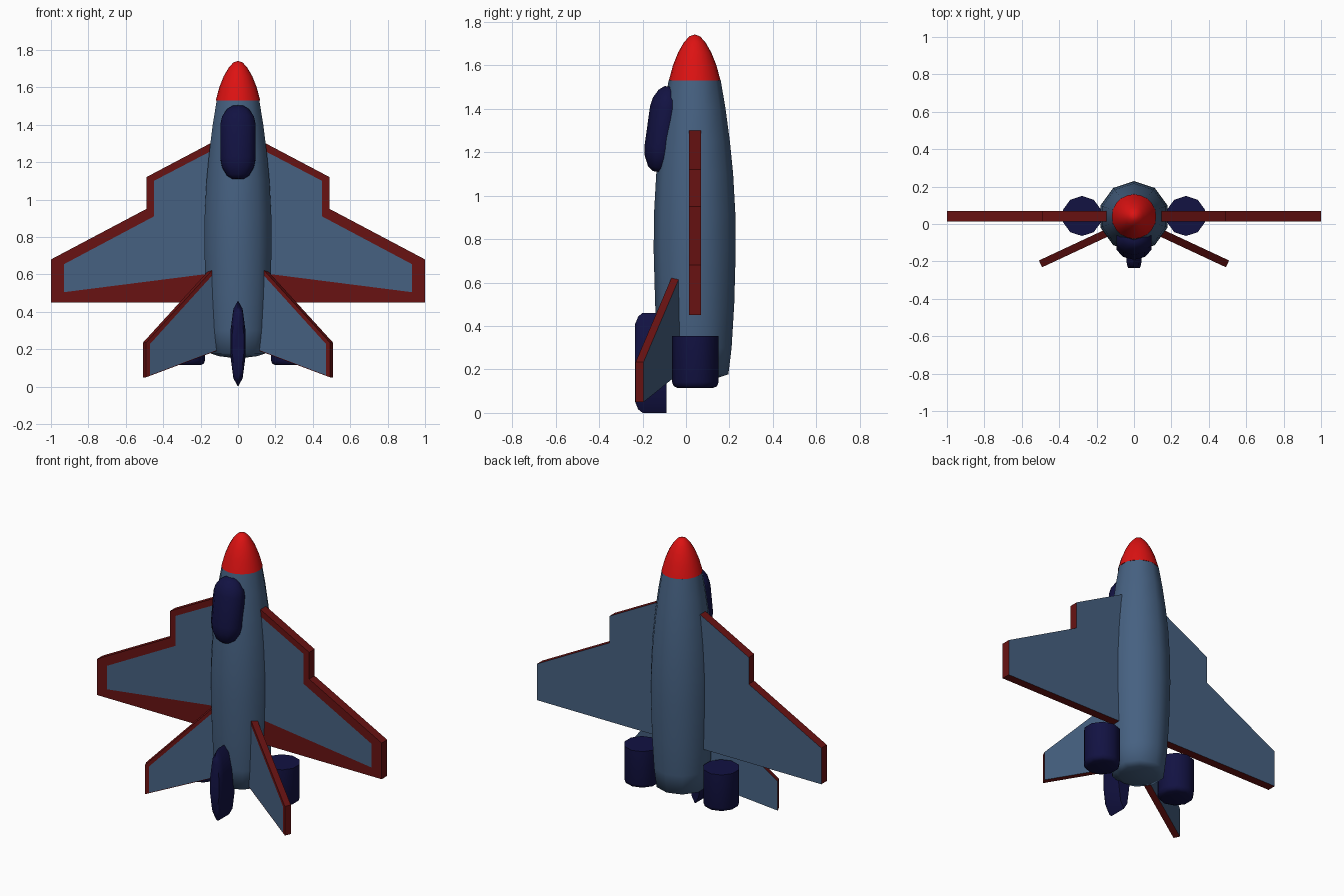
import bpy, bmesh, math
from mathutils import Matrix, Vector

cube = bpy.data.objects.get("Cube")
if cube:
    bpy.data.objects.remove(cube)


def material(name, rgb):
    m = bpy.data.materials.new(name)
    m.use_nodes = True
    m.diffuse_color = (*rgb, 1)
    m.node_tree.nodes["Principled BSDF"].inputs["Base Color"].default_value = (*rgb, 1)
    return m


BLUE = material("steel blue", (0.061, 0.119, 0.22))
DARK_RED = material("dark red", (0.14, 0.006, 0.006))
NAVY = material("navy", (0.006, 0.006, 0.055))
RED = material("bright red", (0.72, 0.006, 0.006))


def finish(name, bm, mats, smooth=None, mirror=False):
    bmesh.ops.remove_doubles(bm, verts=bm.verts, dist=0.0001)
    bmesh.ops.recalc_face_normals(bm, faces=bm.faces)
    mesh = bpy.data.meshes.new(name)
    bm.to_mesh(mesh)
    bm.free()
    for m in mats:
        mesh.materials.append(m)
    ob = bpy.data.objects.new(name, mesh)
    bpy.context.collection.objects.link(ob)
    if smooth:
        bpy.ops.object.select_all(action='DESELECT')
        ob.select_set(True)
        bpy.context.view_layer.objects.active = ob
        bpy.ops.object.shade_smooth_by_angle(angle=math.radians(smooth))
    if mirror:
        ob.modifiers.new("Mirror", 'MIRROR')
    return ob


def lathe(name, profile, mat, place, sides=10, smooth=50, mirror=False):
    """Turn (radius, height) points about z, then place the result."""
    bm = bmesh.new()
    rings = []
    for r, z in profile:
        ring = []
        for i in range(sides):
            a = math.pi / 2 + math.tau * i / sides
            ring.append(bm.verts.new(place @ Vector((r * math.cos(a), r * math.sin(a), z))))
        rings.append(ring)
    for low, high in zip(rings, rings[1:]):
        for i in range(sides):
            j = (i + 1) % sides
            bm.faces.new((low[i], low[j], high[j], high[i]))
    for end, (r, z) in ((rings[0], profile[0]), (rings[-1], profile[-1])):
        if r > 0:
            bm.faces.new(end)
    return finish(name, bm, [mat], smooth, mirror)


def panel(name, outer, inner, root, sweep, thickness):
    """Slab with a bordered front face; sweep tilts it forward about its root."""
    bm = bmesh.new()
    normal = Vector((-math.sin(sweep), -math.cos(sweep), 0)) * thickness / 2

    def ring(points, side):
        return [bm.verts.new(Vector((x, root[1] - math.tan(sweep) * (x - root[0]), z))
                             + normal * side) for x, z in points]

    front, back, inset = ring(outer, 1), ring(outer, -1), ring(inner, 1)
    bm.faces.new(inset).material_index = 0
    bm.faces.new(back).material_index = 0
    for i in range(len(outer)):
        j = (i + 1) % len(outer)
        bm.faces.new((front[i], front[j], inset[j], inset[i])).material_index = 1
        bm.faces.new((front[i], front[j], back[j], back[i])).material_index = 1
    return finish(name, bm, [BLUE, DARK_RED], mirror=True)


# Fuselage and nose cone
axis = Matrix.Translation((0, 0.04, 0))
lathe("fuselage", [(0, 0.15), (0.11, 0.163), (0.155, 0.178), (0.17, 0.3), (0.182, 0.5),
                   (0.189, 0.75), (0.187, 0.92), (0.177, 1.1), (0.162, 1.25),
                   (0.142, 1.4), (0.12, 1.53)], BLUE, axis, smooth=80)
lathe("nose_cone", [(0.119, 1.53), (0.1, 1.6), (0.076, 1.66), (0.05, 1.705),
                    (0.025, 1.733), (0, 1.742)], RED, axis, sides=20, smooth=80)

# Canopy: tilted capsule
lathe("canopy", [(0.03, -0.195), (0.06, -0.175), (0.086, -0.13), (0.095, -0.085),
                 (0.095, 0.1), (0.086, 0.14), (0.06, 0.18), (0.03, 0.2)], NAVY,
      Matrix.Translation((0, -0.102, 1.303)) @ Matrix.Rotation(math.radians(-8), 4, 'X')
      @ Matrix.Diagonal((1.04, 0.82, 1, 1)), smooth=60)

# Engines
lathe("engines", [(0.082, 0.115), (0.1, 0.123), (0.107, 0.142), (0.107, 0.355)], NAVY,
      Matrix.Translation((0.278, 0.043, 0)), mirror=True)

# Belly pod: flattened drum pointing forward
lathe("belly_pod", [(1, 0), (1, 0.11), (0.93, 0.13), (0.77, 0.145)], NAVY,
      Matrix.Translation((0, -0.09, 0.23)) @ Matrix.Rotation(math.pi / 2, 4, 'X')
      @ Matrix.Diagonal((0.042, 0.23, 1, 1)))

# Wings
panel("wings",
      [(0.1, 1.326), (0.49, 1.12), (0.49, 0.95), (1, 0.68), (1, 0.45), (0.1, 0.45)],
      [(0.105, 1.28), (0.45, 1.1), (0.45, 0.91), (0.93, 0.655), (0.93, 0.505), (0.105, 0.61)],
      (0, 0.042), 0, 0.055)

# Tail fins
panel("tail_fins",
      [(0.1, 0.674), (0.5, 0.235), (0.5, 0.05), (0.1, 0.2)],
      [(0.105, 0.64), (0.478, 0.229), (0.478, 0.062), (0.11, 0.2)],
      (0.15, -0.05), math.radians(25), 0.04)
